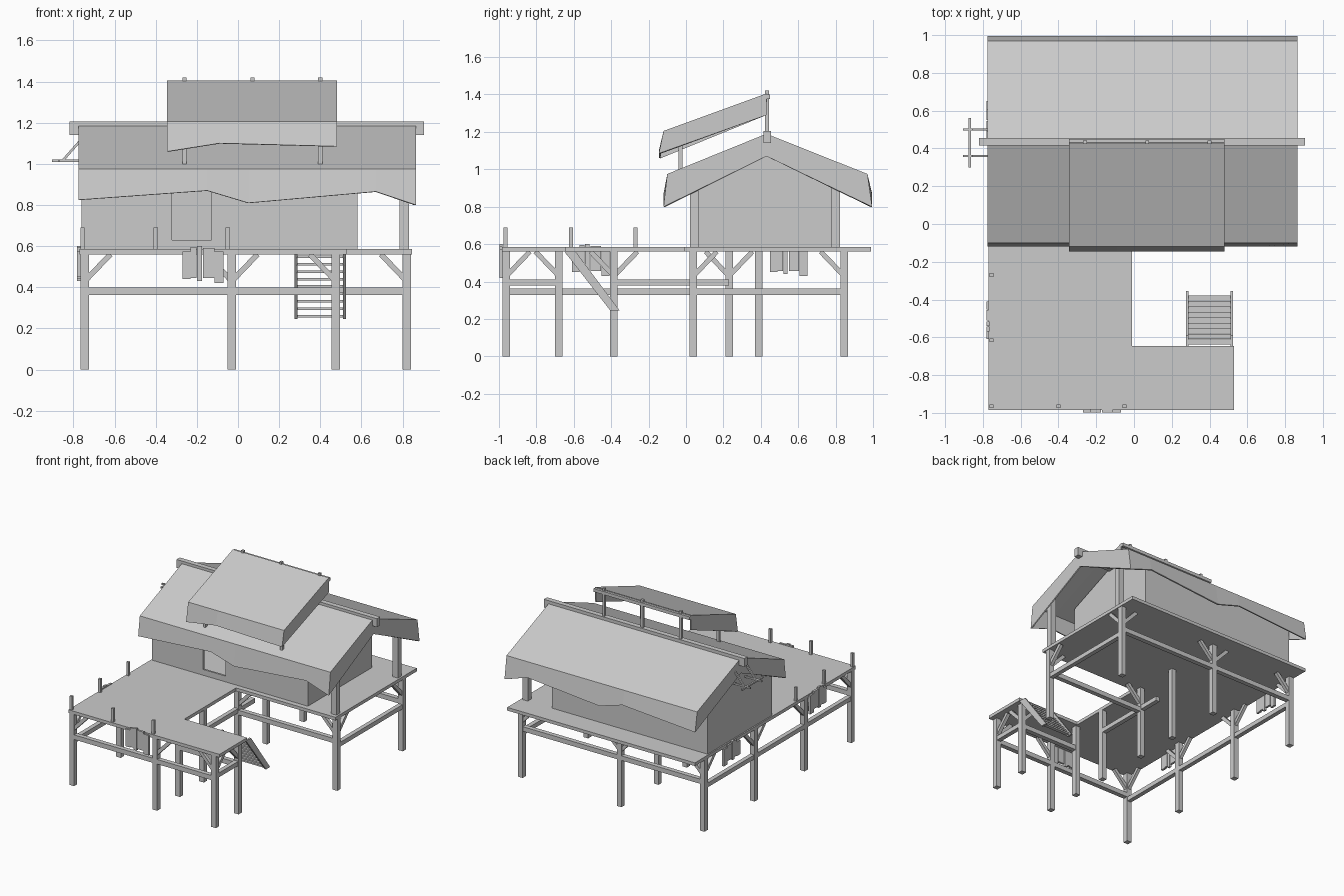
import bpy, bmesh
from mathutils import Vector

cube = bpy.data.objects.get("Cube")
if cube:
    bpy.data.objects.remove(cube, do_unlink=True)

# One plain grey for the whole building
GREY = (0.6, 0.6, 0.6, 1)
mat = bpy.data.materials.new("weathered_grey")
mat.use_nodes = True
mat.diffuse_color = GREY
bsdf = mat.node_tree.nodes["Principled BSDF"]
bsdf.inputs["Base Color"].default_value = GREY
bsdf.inputs["Roughness"].default_value = 0.9


def make(name, verts, faces):
    me = bpy.data.meshes.new(name)
    me.from_pydata(verts, [], faces)
    bm = bmesh.new()
    bm.from_mesh(me)
    bmesh.ops.recalc_face_normals(bm, faces=bm.faces)
    bm.to_mesh(me)
    bm.free()
    me.materials.append(mat)
    ob = bpy.data.objects.new(name, me)
    bpy.context.scene.collection.objects.link(ob)
    return ob


def prism(name, outline, offset):
    """Solid made by sweeping an outline along an offset."""
    n = len(outline)
    base = [Vector(p) for p in outline]
    verts = base + [p + Vector(offset) for p in base]
    faces = [list(range(n))[::-1], list(range(n, 2 * n))]
    faces += [[i, (i + 1) % n, (i + 1) % n + n, i + n] for i in range(n)]
    return make(name, verts, faces)


def box(name, x, y, z):
    return prism(name, [(x[0], y[0], z[0]), (x[1], y[0], z[0]),
                        (x[1], y[1], z[0]), (x[0], y[1], z[0])], (0, 0, z[1] - z[0]))


def bar(name, a, b, w):
    """Square bar between two points."""
    a, b = Vector(a), Vector(b)
    d = (b - a).normalized()
    side = d.cross((0, 0, 1))
    if side.length < 0.01:
        side = Vector((1, 0, 0))
    side = side.normalized() * w / 2
    up = side.cross(d).normalized() * w / 2
    return prism(name, [a + side + up, a - side + up, a - side - up, a + side - up], b - a)


# Deck
FLOOR, UNDER = 0.585, 0.56
deck = [(-.77, -.985), (.53, -.985), (.53, -.645), (-.01, -.645),
        (-.01, -.01), (.845, -.01), (.845, .99), (-.77, .99)]
prism("deck", [(x, y, UNDER) for x, y in deck], (0, 0, FLOOR - UNDER))

# Stilts, with the directions of their diagonal braces
XL, XM, XS, XR = -.745, -.03, .475, .82
YF, YS, YM, YH, YB = -.96, -.68, -.385, .04, .845
stilts = [(XL, YF, "EN"), (XL, YM, "NS"), (XL, .23, "NS"), (XL, YB, "ES"),
          (XM, YF, "E"), (XM, YS, ""), (XM, YM, ""), (XM, YH, "E"), (XM, .39, ""),
          (XM, YB, "EW"), (XS, YF, "WN"), (XS, YS, "WS"), (XR, YH, "WN"), (XR, YB, "WS")]
STEP = {"E": (1, 0), "W": (-1, 0), "N": (0, 1), "S": (0, -1)}
for x, y, braces in stilts:
    bar("stilt", (x, y, 0), (x, y, UNDER), .04)
    for c in braces:
        dx, dy = STEP[c]
        bar("brace", (x + .01 * dx, y + .01 * dy, .44),
            (x + .125 * dx, y + .125 * dy, UNDER), .026)

# Horizontal tie beams
for y, x0, x1 in [(YF, XL, XS), (YS, XM, XS), (YH, XM, XR), (YB, XL, XR)]:
    bar("cross_beam", (x0, y, .38), (x1, y, .38), .036)
for x, y0, y1, z in [(XL, YF, YB, .345), (XR, YH, YB, .345),
                     (XM, YM, .23, .395), (XS, YF, YS, .395)]:
    bar("side_beam", (x, y0, z), (x, y1, z), .034)

# Short railing posts
for x, y in [(-.755, -.965), (-.755, -.615), (-.755, -.27), (-.4, -.965), (-.05, -.965)]:
    bar("rail_post", (x, y, FLOOR), (x, y, .69), .02)

# Steps
for x in (.282, .518):
    prism("stringer", [(x - .007, -.65, UNDER), (x - .007, -.59, UNDER),
                       (x - .007, -.355, .245), (x - .007, -.405, .245)], (.014, 0, 0))
for i in range(9):
    y, z = -.625 + i * .029, .548 - i * .036
    box("tread", (.285, .515), (y - .014, y + .014), (z - .006, z + .006))

# House walls, with an open doorway in the front
X0, X1, Y0, Y1, TOP = -.76, .58, .03, .82, 1.0
T = .015
for x in (X0, X1 - T):
    prism("gable_wall", [(x, Y0, FLOOR), (x, Y1, FLOOR), (x, Y1, TOP),
                         (x, .43, 1.165), (x, Y0, TOP)], (T, 0, 0))
box("back_wall", (X0, X1), (Y1 - T, Y1), (FLOOR, TOP))
for x, z in [((X0, -.32), (FLOOR, TOP)), ((-.13, X1), (FLOOR, TOP)),
             ((-.32, -.13), (FLOOR, .63)), ((-.32, -.13), (.87, TOP))]:
    box("front_wall", x, (Y0, Y0 + T), z)
for y in (.045, .8):
    bar("porch_post", (.808, y, FLOOR), (.808, y, 1.02), .045)


def canopy(name, stations, profile, tips, gables):
    """Thin shell: a profile through x stations, with hanging eaves and gable ends."""
    n = len(profile)
    verts = []
    for x, dip in stations:
        for i, (y, z) in enumerate(profile):
            verts.append((x, y, dip if i in tips else z))
    faces = [(s * n + i, s * n + i + 1, (s + 1) * n + i + 1, (s + 1) * n + i)
             for s in range(len(stations) - 1) for i in range(n - 1)]
    for s in (0, len(stations) - 1):
        k = len(verts)
        verts.append((stations[s][0],) + gables)
        r = s * n + 2
        faces.append((r, r - 1, r - 2, k))
        faces[-1] = (r, r - 1, r - 2, k)
        if n > 3:
            faces.append((r, k, r + 2, r + 1))
    ob = make(name, verts, faces)
    if sum(p.normal.z * p.area for p in ob.data.polygons) < 0:
        ob.data.flip_normals()
    mod = ob.modifiers.new("thickness", "SOLIDIFY")
    mod.thickness, mod.offset = .01, -1
    return ob


# Main roof and its ridge pole
canopy("main_roof", [(-.775, .825), (-.15, .87), (.05, .81), (.67, .865), (.865, .8)],
       [(-.12, 0), (-.1, .975), (.43, 1.19), (.97, .975), (.995, 0)], (0, 4), (.43, 1.07))
box("ridge_pole", (-.82, .905), (.415, .455), (1.14, 1.205))

# Raised upper roof on thin posts
canopy("upper_roof", [(-.345, 1.06), (-.09, 1.1), (.48, 1.085)],
       [(-.145, 0), (-.12, 1.205), (.43, 1.405)], (0,), (.43, 1.29))
box("upper_beam", (-.345, .48), (.43, .45), (1.375, 1.4))
for x in (-.26, .07, .4):
    bar("upper_post", (x, .433, 1.18), (x, .433, 1.42), .02)
for x in (-.26, .4):
    bar("upper_front_post", (x, -.03, 1.0), (x, -.03, 1.23), .02)

# Small drying rack under the ridge
for y in (.36, .5):
    bar("rack_arm", (-.905, y, 1.015), (-.75, y, 1.015), .012)
    bar("rack_brace", (-.85, y, 1.018), (-.76, y, 1.12), .012)
bar("rack_rail", (-.87, .3, 1.015), (-.87, .56, 1.015), .012)

# Cloth strips hung over the deck edge: start, width, bottom, top
strips = [(0, .04, .44, .575), (.04, .028, .445, .595), (.07, .024, .43, .6),
          (.1, .055, .445, .59), (.157, .043, .42, .575)]
for start, w, lo, hi in strips:
    a = -.27 + start
    box("front_cloth", (a, a + w), (-.997, -.98), (lo, hi))
    for y in (-.61, .45):
        box("side_cloth", (-.782, -.765), (y + start, y + start + w),
            (lo + .01, hi if y < 0 else hi - .015))
